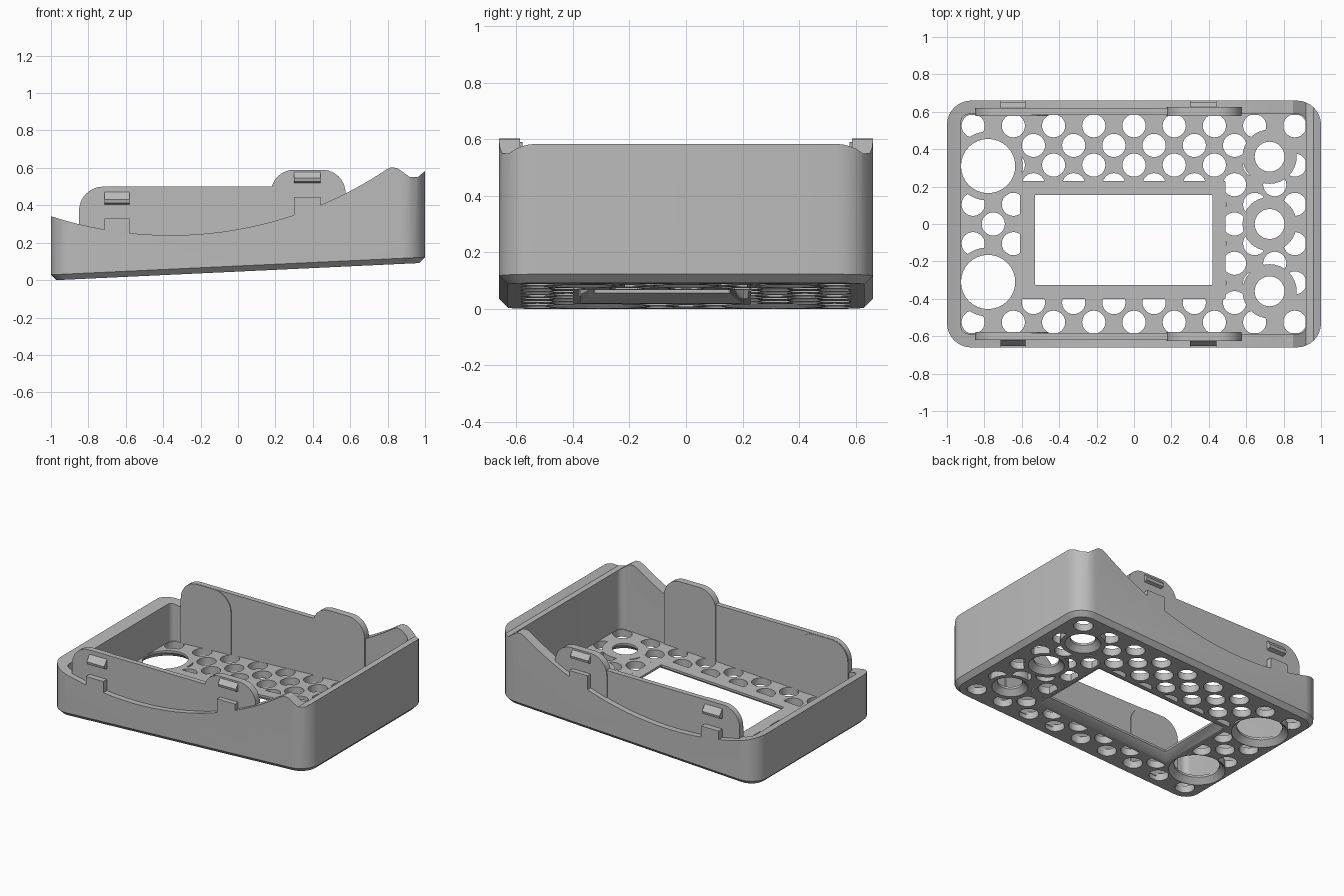
import bpy, bmesh, math
from mathutils import Vector

cube = bpy.data.objects.get("Cube")
if cube:
    bpy.data.objects.remove(cube)

grey = bpy.data.materials.new("plain_grey")
grey.use_nodes = True
grey.diffuse_color = (0.5, 0.5, 0.5, 1)
grey.node_tree.nodes["Principled BSDF"].inputs["Base Color"].default_value = (0.5, 0.5, 0.5, 1)

SLOPE = 0.047


def base(x):
    """Height of the tilted underside at x."""
    return SLOPE * (x + 0.97)


def make(name, bm):
    bmesh.ops.recalc_face_normals(bm, faces=bm.faces)
    mesh = bpy.data.meshes.new(name)
    bm.to_mesh(mesh)
    bm.free()
    mesh.materials.append(grey)
    ob = bpy.data.objects.new(name, mesh)
    bpy.context.scene.collection.objects.link(ob)
    return ob


def loft(bm, rings):
    """Closed solid through matching rings of points."""
    loops = [[bm.verts.new(p) for p in r] for r in rings]
    for a, b in zip(loops, loops[1:]):
        for i in range(len(a)):
            j = (i + 1) % len(a)
            bm.faces.new((a[i], a[j], b[j], b[i]))
    bm.faces.new(loops[0][::-1])
    bm.faces.new(loops[-1])


def rounded(x0, x1, y0, y1, r, n=8):
    pts = []
    corners = ((x1 - r, y1 - r), (x0 + r, y1 - r), (x0 + r, y0 + r), (x1 - r, y0 + r))
    for q, (cx, cy) in enumerate(corners):
        for i in range(n + 1):
            a = math.pi / 2 * (q + i / n)
            pts.append((cx + r * math.cos(a), cy + r * math.sin(a)))
    return pts


def circle(cx, cy, r, n=32):
    return [(cx + r * math.cos(math.tau * i / n), cy + r * math.sin(math.tau * i / n))
            for i in range(n)]


def tilted(pts, h):
    return [(x, y, base(x) + h) for x, y in pts]


def flat(pts, z):
    return [(x, y, z) for x, y in pts]


def extrude_y(name, pts, y0, y1):
    bm = bmesh.new()
    loft(bm, [[(x, y, z) for x, z in pts] for y in (y0, y1)])
    return make(name, bm)


def prisms(name, outlines, z0=-0.3, z1=0.3):
    bm = bmesh.new()
    for o in outlines:
        loft(bm, [flat(o, z0), flat(o, z1)])
    return make(name, bm)


def boolean(ob, cutter, op="DIFFERENCE", keep=False):
    mod = ob.modifiers.new("cut", "BOOLEAN")
    mod.operation, mod.solver, mod.object = op, "EXACT", cutter
    bpy.context.view_layer.update()
    mesh = bpy.data.meshes.new_from_object(ob.evaluated_get(bpy.context.evaluated_depsgraph_get()))
    ob.modifiers.clear()
    ob.data = mesh
    if not keep:
        bpy.data.objects.remove(cutter)


# Tray shell with chamfered, tilted underside
bm = bmesh.new()
loft(bm, [tilted(rounded(-0.97, 0.97, -0.63, 0.63, 0.1), 0),
          tilted(rounded(-1, 1, -0.66, 0.66, 0.13), 0.03),
          flat(rounded(-1, 1, -0.66, 0.66, 0.13), 0.8)])
tray = make("tray", bm)

# Inner cavity
bm = bmesh.new()
inside = rounded(-0.925, 0.92, -0.587, 0.587, 0.04, 5)
loft(bm, [tilted(inside, 0.05), flat(inside, 1)])
boolean(tray, make("cavity", bm))


# Sweeping rim with two raised rests and a notched tall end
def sweep(x):
    return 0.24 + 2.07 - math.sqrt(2.07 ** 2 - (x + 0.36) ** 2)


def arc(x0, x1, n):
    return [(x0 + (x1 - x0) * i / n, sweep(x0 + (x1 - x0) * i / n)) for i in range(n + 1)]


rim = (arc(-1.1, -0.715, 5) + [(-0.715, 0.33), (-0.58, 0.33)] + arc(-0.58, 0.3, 16)
       + [(0.3, 0.445), (0.44, 0.445)] + arc(0.44, 0.79, 8)
       + [(0.815, 0.602), (0.85, 0.6), (0.92, 0.55), (0.96, 0.55), (1, 0.583), (1.1, 0.66),
          (1.1, 1.2), (-1.1, 1.2)])
boolean(tray, extrude_y("rim_cut", rim, -1, 1))

# Honeycomb of round vents, trimmed around the frame and the large ports
PITCH, ROW = 0.215, 0.105
vents = []
for row in range(-5, 6):
    for col in range(-5, 6):
        x = (col + (0 if row % 2 else 0.5)) * PITCH
        if abs(x) < 0.95:
            vents.append(circle(x, row * ROW, 0.062, 24))
honeycomb = prisms("honeycomb", vents)
boolean(honeycomb, prisms("vent_area", [rounded(-0.923, 0.918, -0.583, 0.583, 0.03)], -0.2, 0.2),
        "INTERSECT")
ports = [(-0.78, 0.31, 0.145, 0.185), (-0.78, -0.31, 0.145, 0.185)]
ports += [(0.725, y, 0.08, 0.145) for y in (-0.36, 0, 0.36)]
boolean(honeycomb, prisms("port_rings", [circle(x, y, r) for x, y, _, r in ports], -0.4, 0.4))
boolean(honeycomb, prisms("window_frame", [rounded(-0.61, 0.49, -0.4, 0.23, 0.005, 1)], -0.4, 0.4))
boolean(tray, honeycomb)

# Large ports and window, flared towards the underside
bm = bmesh.new()
for x, y, r, _ in ports:
    flare = r + 0.035
    loft(bm, [tilted(circle(x, y, flare + 0.01), -0.01), tilted(circle(x, y, r), 0.035),
              tilted(circle(x, y, r), 0.1)])
hole = rounded(-0.53, 0.42, -0.325, 0.155, 0.003, 1)
wide = rounded(-0.59, 0.48, -0.385, 0.215, 0.003, 1)
loft(bm, [tilted(wide, -0.01), tilted(hole, 0.035), tilted(hole, 0.1)])
boolean(tray, make("openings", bm))


# Side panels with tall lobes and outward clips
def tab(x0, x1, top, r):
    """Upright outline with rounded top corners, seated in the floor."""
    pts = [(x0, base(x0) + 0.03), (x1, base(x1) + 0.03)]
    for cx, a0 in ((x1 - r, 0), (x0 + r, 90)):
        for i in range(11):
            a = math.radians(a0 + 9 * i)
            pts.append((cx + r * math.cos(a), top - r + r * math.sin(a)))
    return pts


parts = [tray]
for side, s in (("front", -1), ("back", 1)):
    parts.append(extrude_y(side + "_panel", tab(-0.85, 0.45, 0.5, 0.13), s * 0.584, s * 0.62))
    parts.append(extrude_y(side + "_tall_lobe", tab(0.175, 0.575, 0.59, 0.125), s * 0.578, s * 0.626))
    parts.append(extrude_y(side + "_low_lobe", tab(-0.848, -0.46, 0.499, 0.13), s * 0.578, s * 0.61))
    for label, x0, x1, z in (("low", -0.715, -0.58, 0.4), ("tall", 0.3, 0.44, 0.515)):
        wedge = [(0.61, z), (0.648, z + 0.012), (0.652, z + 0.03), (0.618, z + 0.073), (0.61, z + 0.073)]
        bm = bmesh.new()
        loft(bm, [[(x, s * y, h) for y, h in wedge] for x in (x0, x1)])
        parts.append(make(f"{side}_{label}_clip", bm))

# Smooth the rounded walls, keep edges crisp
bpy.ops.object.select_all(action="DESELECT")
for ob in parts:
    ob.select_set(True)
bpy.context.view_layer.objects.active = tray
bpy.ops.object.shade_smooth_by_angle(angle=math.radians(30))
